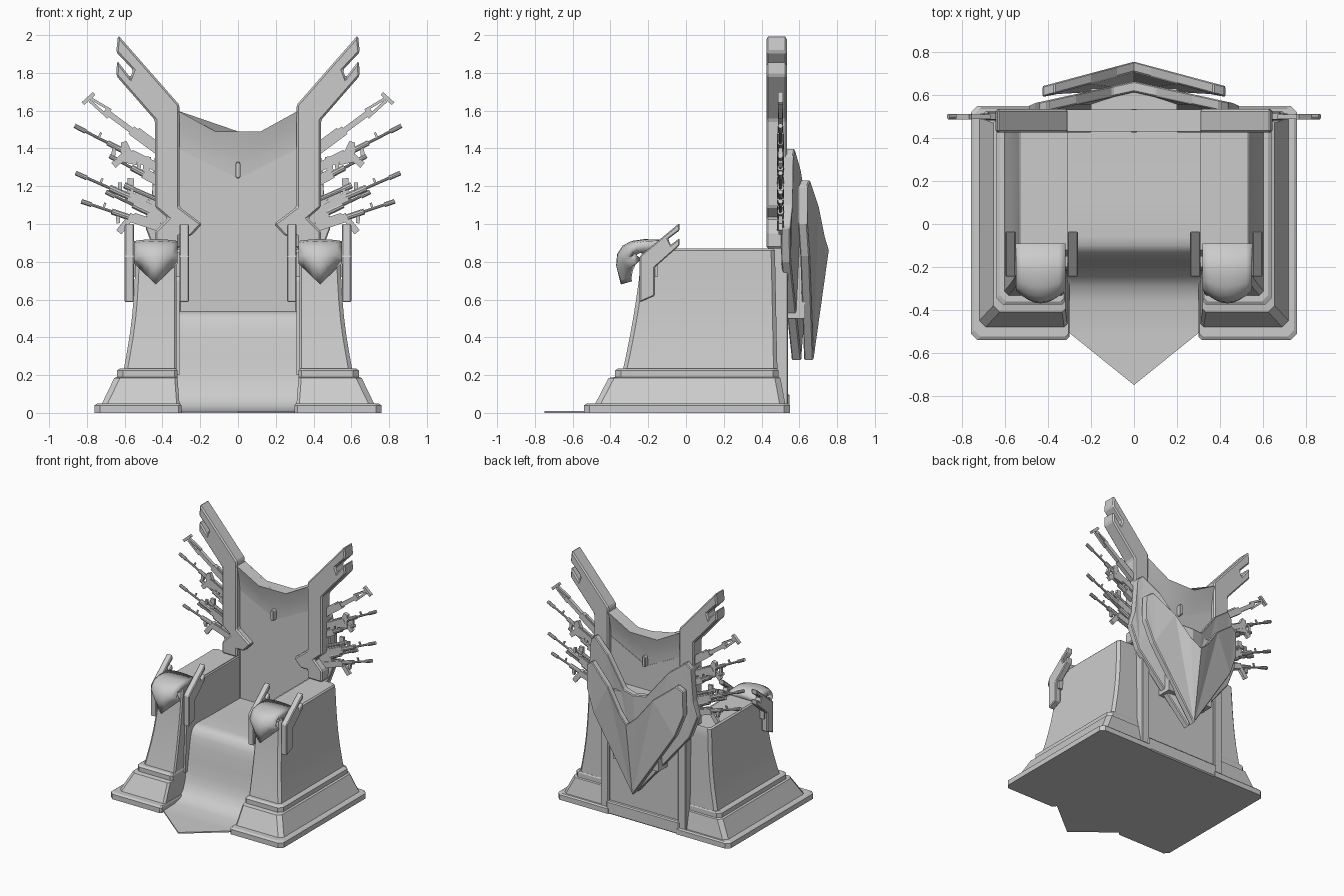
import bpy, bmesh, math
from mathutils import Vector, Matrix

if "Cube" in bpy.data.objects:
    bpy.data.objects.remove(bpy.data.objects["Cube"])


def finish(name, bm, mirror=False, bevel=0, smooth=None, solid=0):
    bmesh.ops.recalc_face_normals(bm, faces=bm.faces)
    me = bpy.data.meshes.new(name)
    bm.to_mesh(me)
    bm.free()
    ob = bpy.data.objects.new(name, me)
    bpy.context.collection.objects.link(ob)
    if smooth:
        me.shade_smooth()
        me.set_sharp_from_angle(angle=math.radians(smooth))
    if solid:
        m = ob.modifiers.new("solid", 'SOLIDIFY')
        m.thickness, m.offset = solid, -1
    if bevel:
        m = ob.modifiers.new("bevel", 'BEVEL')
        m.width, m.segments, m.limit_method = bevel, 1, 'ANGLE'
    if mirror:
        ob.modifiers.new("mirror", 'MIRROR')
    return ob


def prism(name, pts, place, a, b, skip_last=False, **kw):
    """Extrude a 2D outline from depth a to b; place(p, q, depth) gives the 3D point."""
    bm = bmesh.new()
    va = [bm.verts.new(place(p, q, a)) for p, q in pts]
    vb = [bm.verts.new(place(p, q, b)) for p, q in pts]
    caps = [bm.faces.new(va), bm.faces.new(vb[::-1])]
    n = len(pts)
    for i in range(n - 1 if skip_last else n):
        j = (i + 1) % n
        bm.faces.new((va[i], vb[i], vb[j], va[j]))
    if skip_last:
        bmesh.ops.triangulate(bm, faces=caps)
    return finish(name, bm, **kw)


def loft(name, rings, **kw):
    bm = bmesh.new()
    vs = [[bm.verts.new(p) for p in r] for r in rings]
    for r, s in zip(vs, vs[1:]):
        for i in range(len(r)):
            j = (i + 1) % len(r)
            bm.faces.new((r[i], r[j], s[j], s[i]))
    bm.faces.new(vs[0][::-1])
    bm.faces.new(vs[-1])
    return finish(name, bm, **kw)


def ring(z, x0, x1, y0, y1, c=0.03):
    return [(x0 + c * .5, y0, z), (x1 - c, y0, z), (x1, y0 + c, z), (x1, y1 - c, z),
            (x1 - c, y1, z), (x0, y1, z), (x0, y0 + c * .5, z)]


def xz(p, q, d): return (p, d, q)
def yz(p, q, d): return (d, p, q)


# arm plinths: stepped base and flared body
loft("arm_base", [ring(*r) for r in [
    (0, .30, .76, -.54, .55), (.04, .30, .76, -.54, .55), (.05, .305, .745, -.525, .54),
    (.05, .31, .72, -.48, .525), (.185, .32, .655, -.41, .50), (.19, .32, .64, -.375, .49),
    (.225, .32, .64, -.375, .49), (.235, .325, .625, -.36, .485)]], mirror=True)
body = [(.2, .61, -.34, .485), (.3, .592, -.318, .482), (.4, .575, -.298, .48),
        (.5, .562, -.28, .478), (.6, .553, -.264, .476), (.7, .547, -.25, .474),
        (.8, .543, -.24, .472), (.86, .54, -.233, .47), (.87, .53, -.223, .465)]
loft("arm_body", [ring(z, .325, x, a, b, .02) for z, x, a, b in body], mirror=True, smooth=35)
prism("arm_inner_panel", [(-.22, .2), (.47, .2), (.47, .865), (-.12, .865), (-.2, .7)], yz, .31, .34, mirror=True)

# arm pads: curved hoods with a pointed front
bm = bmesh.new()
path = [(-.09, .915), (-.22, .92), (-.29, .91), (-.335, .885), (-.365, .84), (-.37, .78), (-.345, .68)]
us = [-1, -.75, -.5, -.25, 0, .25, .5, .75, 1]
grid = []
for k, (y, z) in enumerate(path):
    t = k / 6
    grid.append([bm.verts.new((.435 + .115 * u, y + .08 * u * u * t,
                 z + (.11 * abs(u) if k == 6 else .04 * abs(u) if k == 5 else -.01 * u * u)))
                 for u in us])
for r, s in zip(grid, grid[1:]):
    for i in range(8):
        bm.faces.new((r[i], r[i + 1], s[i + 1], s[i]))
bmesh.ops.recalc_face_normals(bm, faces=bm.faces)
if sum(f.normal.z for f in bm.faces) < 0:
    bmesh.ops.reverse_faces(bm, faces=bm.faces)
me_pad = finish("arm_pad", bm, mirror=True, smooth=40, solid=.06)

# notched brackets on both sides of each pad
bracket = [(-.245, .585), (-.165, .62), (-.165, .77), (-.035, .885), (-.035, .925), (-.08, .89),
           (-.095, .92), (-.035, .965), (-.035, 1.005), (-.245, .83)]
prism("outer_bracket", bracket, yz, .55, .60, mirror=True, bevel=.006)
prism("inner_bracket", bracket, yz, .26, .31, mirror=True, bevel=.006)
loft("bracket_mount", [[(x, -.2, .72), (x, -.15, .72), (x, -.15, .85), (x, -.2, .85)]
                       for x in (.28, .58)], mirror=True)

# seat flowing down into a pointed floor runner
seat = [(.48, .53), (.1, .535), (-.06, .54), (-.1, .535), (-.13, .515), (-.15, .47), (-.165, .4),
        (-.18, .3), (-.195, .2), (-.215, .13), (-.245, .075), (-.29, .035), (-.36, .014), (-.5, .01),
        (-.5, 0), (.48, 0)]
prism("seat", seat, yz, -.325, .325, smooth=40)
prism("runner_tip", [(-.31, -.5), (0, -.75), (.31, -.5)], lambda p, q, d: (p, q, d), 0, .01)

# back panel with a V top, flared headrest above it
prism("back_panel", [(-.32, 0), (.32, 0), (.32, 1.4), (0, 1.24), (-.32, 1.4)], xz, .47, .50)
low = [(-.32, 1.4), (-.12, 1.3), (0, 1.24), (.12, 1.3), (.32, 1.4)]
top = [(-.32, 1.6), (-.12, 1.49), (0, 1.49), (.12, 1.49), (.32, 1.6)]
rings = []
for t in (0, .25, .5, .75, .93, 1):
    off = .015 + .037 * t ** 1.5
    row = [(a[0], a[1] + (b[1] - a[1]) * t) for a, b in zip(low, top)]
    rings.append([(x, .482 - off, z) for x, z in row] + [(x, .482 + off, z) for x, z in row[::-1]])
loft("headrest", rings, smooth=25)
pill = [(.014 * math.cos(a), 1.285 + s * .03 + .014 * math.sin(a))
        for s, o in ((1, 0), (-1, math.pi)) for a in (o + math.pi * i / 6 for i in range(7))]
prism("headrest_stud", pill, xz, .425, .535, bevel=.004)

# rear footing, lower wall and posts
prism("rear_footing", [(-.32, 0), (.32, 0), (.32, .1), (-.32, .1)], xz, .48, .548, bevel=.008)
prism("rear_wall", [(-.32, .1), (.32, .1), (.32, 1.0), (-.32, 1.0)], xz, .48, .52)
prism("rear_post", [(.305, 0), (.375, 0), (.375, 1.0), (.305, 1.0)], xz, .46, .54, mirror=True, bevel=.006)

# tall notched wings
wing = [(.31, .87), (.31, .935), (.25, .935), (.19, 1.0), (.31, 1.09), (.31, 1.63), (.635, 2.0),
        (.645, 1.91), (.555, 1.815), (.57, 1.775), (.64, 1.865), (.645, 1.785), (.44, 1.55),
        (.44, 1.09), (.37, 1.03), (.44, .96), (.44, .87)]
prism("wing", wing, xz, .425, .535, mirror=True, bevel=.01)


# two folded shield plates on the rear
def shield(name, pts, ridge, slope, drop, z0, thick):
    def place(p, q, d): return (p, ridge - slope * p - drop * max(0, z0 - q) + d, q)
    prism(name, pts, place, -thick, 0, skip_last=True, mirror=True, bevel=.006)


shield("rear_plate", [(0, 1.07), (.1, 1.08), (.27, 1.3), (.4, 1.4), (.44, 1.36), (.46, 1.1), (.49, .98),
                      (.42, .8), (0, .28)], .665, .22, .07, 1.07, .05)
shield("rear_shield", [(0, .87), (.08, .94), (.2, 1.1), (.37, 1.235), (.42, 1.2), (.425, 1.0),
                       (.36, .83), (0, .28)], .757, .27, .14, .87, .05)
prism("shield_mount", [(-.2, .5), (.2, .5), (.2, 1.05), (-.2, 1.05)], xz, .5, .63)


# fanned rifles
def rifle(i, a, b, size, stock, mag, scope):
    bm = bmesh.new()
    a, b = Vector((a[0], .5, a[1])), Vector((b[0], .5, b[1]))
    L = (b - a).length
    ang = math.atan2(b.z - a.z, b.x - a.x)
    M = Matrix.Translation(a) @ Matrix.Rotation(-ang, 4, 'Y')

    def box(u, v, lu, lv, ly, tilt=0):
        bmesh.ops.create_cube(bm, size=1, matrix=M @ Matrix.Translation((u, 0, v)) @
                              Matrix.Rotation(-tilt, 4, 'Y') @ Matrix.Diagonal((lu, ly, lv, 1)))

    def tube(u0, u1, v, r):
        bmesh.ops.create_cone(bm, cap_ends=True, segments=10, radius1=r, radius2=r, depth=u1 - u0,
                              matrix=M @ Matrix.Translation(((u0 + u1) / 2, 0, v)) @
                              Matrix.Rotation(math.pi / 2, 4, 'Y'))
    box(.22 * L, 0, .44 * L, size, .035)
    box(.24 * L, size * .55, .3 * L, size * .3, .02)
    if stock:
        box(.6 * L, 0, .35 * L, size * .6, .028)
        box(.83 * L, -.012, .25 * L, .016, .02, .1)
        box(.85 * L, .014, .25 * L, .014, .02, -.1)
        box(.98 * L, 0, .02, .08, .025, .2)
    else:
        tube(.42 * L, .64 * L, 0, size * .38)
        tube(.6 * L, .96 * L, 0, .008)
        tube(.88 * L, L, 0, .013)
        box(.74 * L, .015, .012, .035, .01)
    if mag:
        box(.46 * L, -.05 * mag, .035, .09, .022, .35 * mag)
        box(.55 * L, -.025 * mag, .02, .05, .02, -.4)
    if scope:
        tube(.15 * L, .5 * L, size * .9, .013)
        tube(.44 * L, .52 * L, size * .9, .018)
    finish("rifle_%d" % i, bm, mirror=True, smooth=35)


rifles = [((.38, 1.36), (.8, 1.67), .05, True, 0, False),
          ((.38, 1.27), (.865, 1.52), .04, False, 1, False),
          ((.36, 1.19), (.68, 1.36), .045, False, -1, False),
          ((.36, 1.05), (.86, 1.27), .05, False, -1, True),
          ((.3, .98), (.7, 1.17), .05, False, 0, True),
          ((.38, .97), (.83, 1.12), .045, False, 1, False)]
for i, r in enumerate(rifles):
    rifle(i + 1, *r)
# triangular fin sight on the middle rifle
prism("rifle_fin", [(.53, 1.31), (.62, 1.33), (.62, 1.43), (.59, 1.44)], xz, .485, .515, mirror=True)
